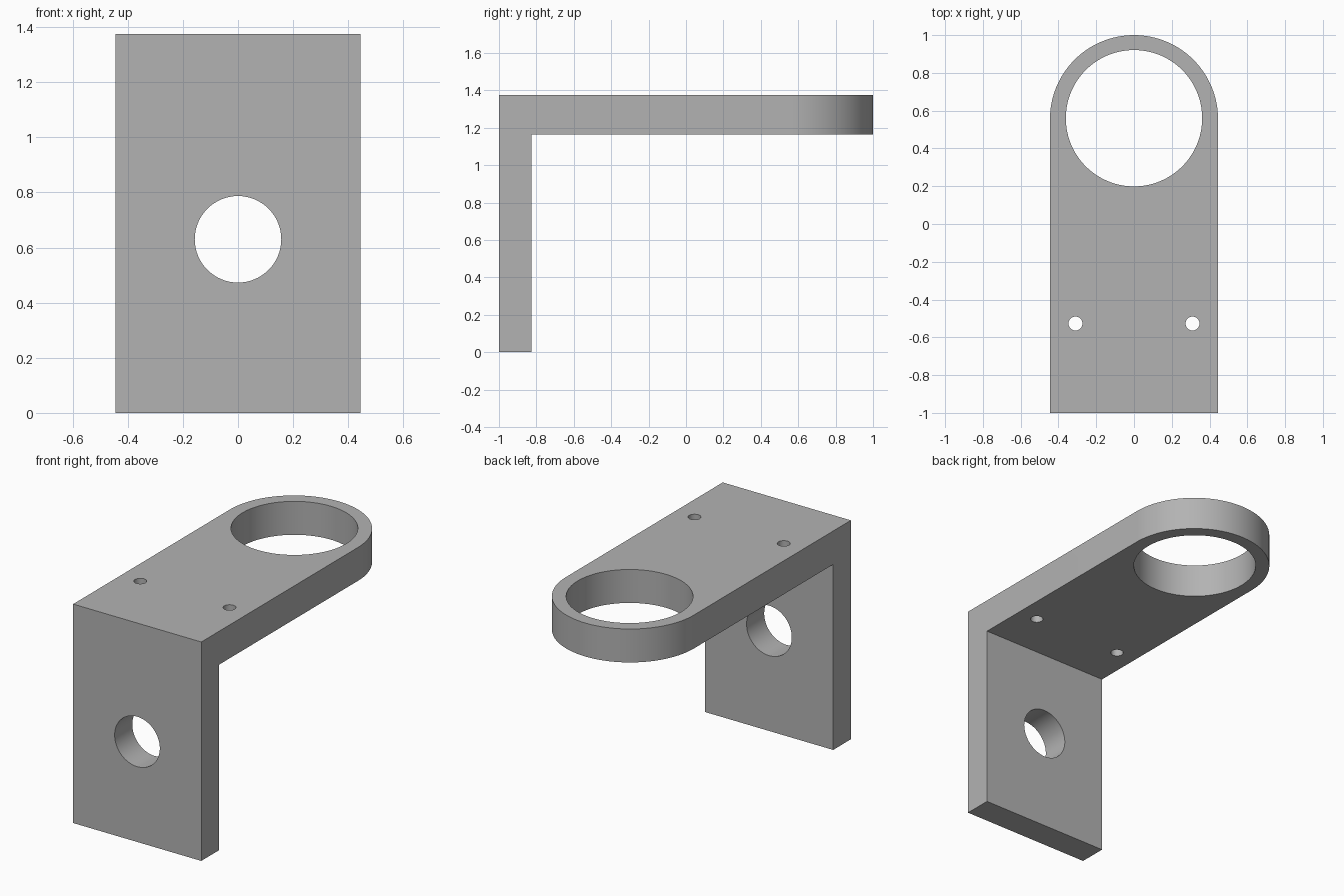
import bpy
import bmesh
from math import pi, sin, cos, radians
from mathutils import Vector

cube = bpy.data.objects.get("Cube")
if cube:
    bpy.data.objects.remove(cube, do_unlink=True)

HALF_W, HEIGHT = 0.445, 1.375
ARM_BOTTOM, PLATE_BACK = 1.165, -0.825
RING_Y = 1 - HALF_W

grey = bpy.data.materials.new("metal grey")
grey.use_nodes = True
colour = (0.45, 0.45, 0.45, 1)
grey.diffuse_color = colour
grey.node_tree.nodes["Principled BSDF"].inputs["Base Color"].default_value = colour


def prism(name, points, direction):
    """Solid made by sweeping a closed outline along a direction."""
    bm = bmesh.new()
    face = bm.faces.new([bm.verts.new(p) for p in points])
    swept = bmesh.ops.extrude_face_region(bm, geom=[face])["geom"]
    bmesh.ops.translate(bm, vec=Vector(direction),
                        verts=[v for v in swept if isinstance(v, bmesh.types.BMVert)])
    bmesh.ops.recalc_face_normals(bm, faces=bm.faces)
    mesh = bpy.data.meshes.new(name)
    bm.to_mesh(mesh)
    bm.free()
    mesh.materials.append(grey)
    obj = bpy.data.objects.new(name, mesh)
    bpy.context.collection.objects.link(obj)
    return obj


def circle(radius, steps):
    return [(radius * cos(2 * pi * i / steps), radius * sin(2 * pi * i / steps))
            for i in range(steps)]


def combine(target, tool, operation):
    """Apply a boolean and remove the tool object."""
    tool.hide_render = True
    mod = target.modifiers.new(operation.lower(), "BOOLEAN")
    mod.operation, mod.object, mod.solver = operation, tool, "EXACT"
    bpy.context.view_layer.objects.active = target
    bpy.ops.object.modifier_apply(modifier=mod.name)
    bpy.data.objects.remove(tool, do_unlink=True)


# Angle bracket: an L-shaped side profile swept across the width
side = [(-1, 0), (PLATE_BACK, 0), (PLATE_BACK, ARM_BOTTOM),
        (1.2, ARM_BOTTOM), (1.2, HEIGHT), (-1, HEIGHT)]
bracket = prism("angle_bracket", [(-0.6, y, z) for y, z in side], (1.2, 0, 0))

# Trim to the plan outline with its rounded end
steps = 64
outline = [(HALF_W, -1.2, -0.2)]
outline += [(HALF_W * cos(pi * i / steps), RING_Y + HALF_W * sin(pi * i / steps), -0.2)
            for i in range(steps + 1)]
outline += [(-HALF_W, -1.2, -0.2)]
combine(bracket, prism("outline_cutter", outline, (0, 0, 2)), "INTERSECT")

# Ring opening and the two screw holes through the arm
for x, y, radius, count in [(0, 0.56, 0.361, 96), (-0.31, -0.527, 0.037, 32),
                            (0.31, -0.527, 0.037, 32)]:
    hole = [(x + a, y + b, 1) for a, b in circle(radius, count)]
    combine(bracket, prism("arm_hole_cutter", hole, (0, 0, 1)), "DIFFERENCE")

# Round hole through the upright plate
hole = [(a, -1.2, 0.63 + b) for a, b in circle(0.157, 64)]
combine(bracket, prism("plate_hole_cutter", hole, (0, 0.6, 0)), "DIFFERENCE")

# Smooth the curved walls, keep the edges crisp
bpy.ops.object.select_all(action="DESELECT")
bracket.select_set(True)
bpy.context.view_layer.objects.active = bracket
bpy.ops.object.shade_smooth_by_angle(angle=radians(30))
